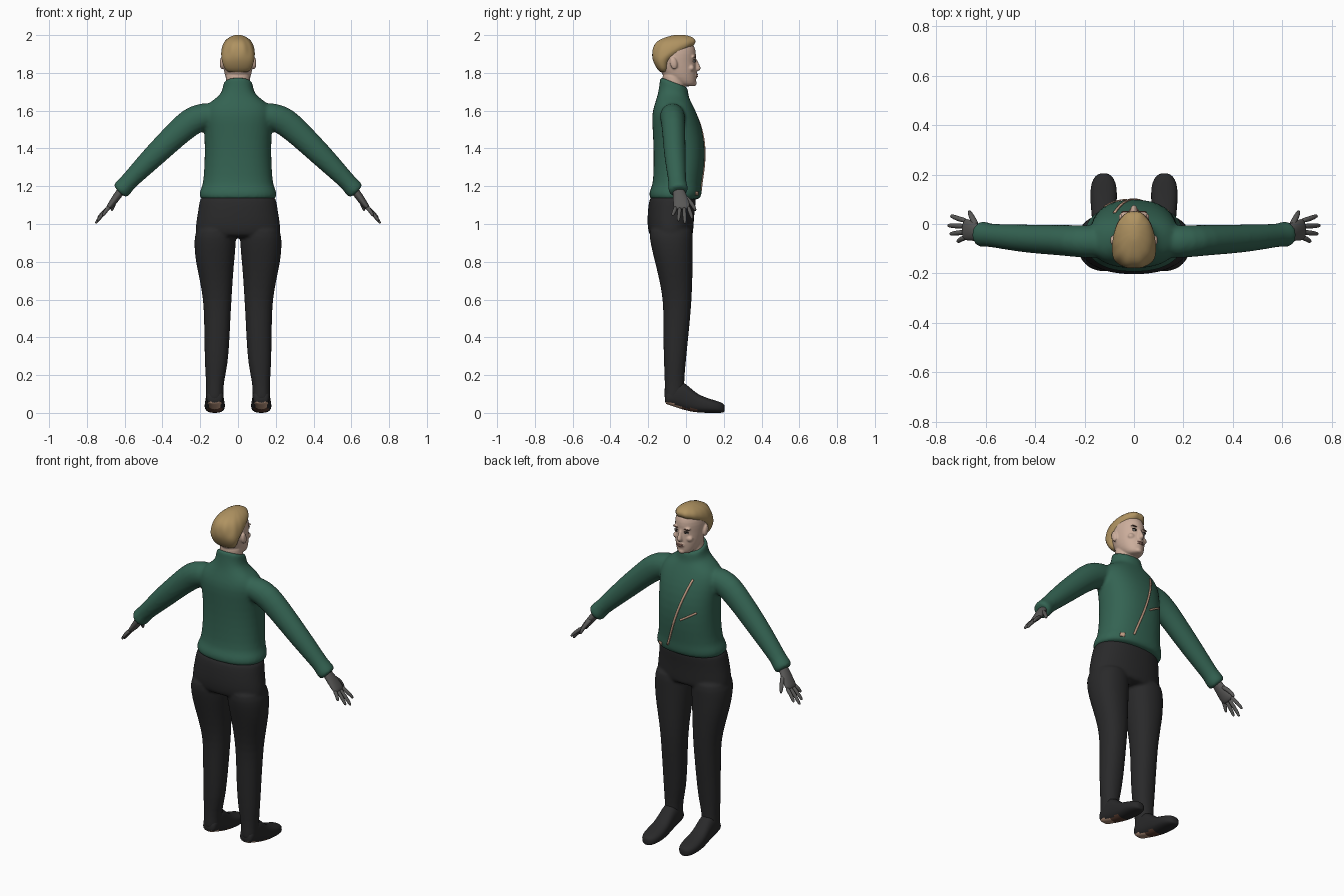
import bpy, bmesh, math
from mathutils import Vector, Matrix

if "Cube" in bpy.data.objects:
    bpy.data.objects.remove(bpy.data.objects["Cube"])


def material(name, r, g, b):
    m = bpy.data.materials.new(name)
    m.use_nodes = True
    m.diffuse_color = (r, g, b, 1)
    node = next(n for n in m.node_tree.nodes if n.type == "BSDF_PRINCIPLED")
    node.inputs["Base Color"].default_value = (r, g, b, 1)
    node.inputs["Roughness"].default_value = 0.8
    return m


GREEN = material("green wool", .034, .125, .085)
BLACK = material("black cloth", .022, .022, .023)
GREY = material("grey glove", .1, .098, .095)
SKIN = material("skin", .6, .42, .33)
HAIR = material("blond hair", .43, .29, .12)
TAN = material("tan trim", .58, .36, .25)
BROWN = material("brown sole", .12, .055, .035)
WHITE = material("eye white", .6, .55, .5)
DARK = material("dark eye", .03, .022, .018)
LIP = material("lip", .42, .2, .16)


def loft(bm, sections, power=2.0, n=28):
    """Skin closed rings given as (centre, axis a, axis b)."""
    def bend(v):
        return math.copysign(abs(v) ** (2 / power), v)
    rings = []
    for c, a, b in sections:
        angles = [math.tau * i / n for i in range(n)]
        rings.append([bm.verts.new(c + a * bend(math.cos(t)) + b * bend(math.sin(t)))
                      for t in angles])
    for lo, hi in zip(rings, rings[1:]):
        for i in range(n):
            j = (i + 1) % n
            bm.faces.new((lo[i], lo[j], hi[j], hi[i]))
    bm.faces.new(rings[0][::-1])
    bm.faces.new(rings[-1])


def upright(rows, cx=0, tilt=None):
    """Rows of height, half width, back y, front y; tilt drops the front edge."""
    out = []
    for k, (z, rx, back, front) in enumerate(rows):
        drop = tilt[k] if tilt else 0
        out.append((Vector((cx, (back + front) / 2, z)), Vector((rx, 0, 0)),
                    Vector((0, (front - back) / 2, -drop))))
    return out


def tube(bm, rows, side=1, n=16):
    """Rows of x, y, z, radius along y, radius across; mirrored by side."""
    pts = [Vector((side * r[0], r[1], r[2])) for r in rows]
    out = []
    for i, p in enumerate(pts):
        d = (pts[min(i + 1, len(pts) - 1)] - pts[max(i - 1, 0)]).normalized()
        a = Vector((0, 1, 0))
        a = (a - d * d.dot(a)).normalized()
        out.append((p, a * rows[i][3], d.cross(a) * rows[i][4]))
    loft(bm, out, n=n)


def ball(bm, centre, radii, turn=0):
    m = Matrix.Translation(centre) @ Matrix.Rotation(turn, 4, "X") @ Matrix.Diagonal((*radii, 1))
    bmesh.ops.create_uvsphere(bm, u_segments=16, v_segments=10, radius=1, matrix=m)


def finish(bm, name, mats, subdiv=1, voxel=0, relax=0):
    bmesh.ops.recalc_face_normals(bm, faces=bm.faces)
    for f in bm.faces:
        f.smooth = True
    mesh = bpy.data.meshes.new(name)
    bm.to_mesh(mesh)
    bm.free()
    for m in mats:
        mesh.materials.append(m)
    ob = bpy.data.objects.new(name, mesh)
    bpy.context.collection.objects.link(ob)
    if subdiv:
        ob.modifiers.new("round", "SUBSURF").levels = subdiv
        ob.modifiers["round"].render_levels = subdiv
    if voxel:
        r = ob.modifiers.new("blend", "REMESH")
        r.mode, r.voxel_size, r.use_smooth_shade = "VOXEL", voxel, True
    if relax:
        ob.modifiers.new("relax", "SMOOTH").iterations = relax
    return ob


# Sweater: body, tilted collar and both sleeves blended together
bm = bmesh.new()
body = [(1.125, .195, -.185, .065), (1.14, .206, -.196, .08), (1.18, .204, -.194, .086),
        (1.2, .186, -.176, .083), (1.3, .179, -.172, .097), (1.4, .176, -.172, .102),
        (1.5, .18, -.177, .088), (1.58, .19, -.182, .06), (1.63, .17, -.168, .036),
        (1.665, .118, -.153, .022), (1.69, .088, -.146, .014), (1.72, .081, -.14, .012),
        (1.748, .077, -.138, .008), (1.752, .074, -.134, .004)]
loft(bm, upright(body, tilt=[0] * 9 + [.008, .016, .022, .027, .027]), power=2.3)
for s in (1, -1):
    tube(bm, [(.09, -.075, 1.58, .06, .06), (.18, -.072, 1.574, .068, .073),
              (.25, -.068, 1.545, .064, .077), (.33, -.064, 1.472, .061, .068),
              (.425, -.06, 1.38, .058, .063), (.52, -.052, 1.285, .052, .053),
              (.59, -.045, 1.213, .046, .045), (.6, -.043, 1.2, .052, .05),
              (.622, -.04, 1.176, .052, .049), (.628, -.039, 1.17, .046, .044)], s, 24)
sweater = finish(bm, "sweater", [GREEN], 1, .01, 3)

# Trousers: hips with two legs
bm = bmesh.new()
loft(bm, upright([(1.16, .19, -.18, .05), (1.13, .204, -.196, .055), (1.07, .212, -.203, .046),
                  (1.0, .224, -.206, .041), (.95, .228, -.198, .038), (.925, .215, -.185, .03)]),
     power=2.2)
for s in (1, -1):
    legs = [(1.0, .1, -.195, .035), (.93, .111, -.194, .037), (.87, .109, -.182, .036),
            (.8, .102, -.165, .036), (.7, .087, -.14, .034), (.6, .075, -.122, .03),
            (.5, .07, -.12, .022), (.4, .067, -.12, .012), (.25, .061, -.117, -.003),
            (.17, .047, -.112, -.01), (.1, .046, -.114, -.008), (.055, .046, -.116, -.03)]
    centres = [.115, .121, .122, .122, .115, .109, .11, .111, .115, .122, .124, .123]
    loft(bm, [upright([r], s * cx)[0] for r, cx in zip(legs, centres)], power=2.2)
finish(bm, "trousers", [BLACK], 1, .009, 2)

# Shoes: raised heel, underside coloured by position
for s, side in ((1, "left"), (-1, "right")):
    bm = bmesh.new()
    rows = [(-.112, .03, .052, .09), (-.1, .042, .044, .12), (-.06, .047, .032, .16),
            (-.02, .046, .018, .17), (.02, .047, .008, .135), (.06, .051, .002, .1),
            (.1, .054, 0, .083), (.15, .054, 0, .067), (.185, .042, 0, .057),
            (.2, .026, .002, .046), (.205, .014, .008, .038)]
    loft(bm, [(Vector((s * .123, y, (lo + hi) / 2)), Vector((rx, 0, 0)),
               Vector((0, 0, (hi - lo) / 2))) for y, rx, lo, hi in rows], power=2.5)
    bmesh.ops.recalc_face_normals(bm, faces=bm.faces)
    for f in bm.faces:
        y = f.calc_center_median().y
        if f.normal.z < -.6 and y < .06:
            f.material_index = 1 if y < -.01 else 2
    finish(bm, side + "_shoe", [BLACK, TAN, BROWN])

# Gloved hands: palm, four fingers and thumb
for s, side in ((1, "left"), (-1, "right")):
    bm = bmesh.new()
    tube(bm, [(.595, -.042, 1.205, .03, .024), (.625, -.038, 1.168, .031, .022),
              (.652, -.028, 1.13, .042, .021), (.68, -.022, 1.092, .045, .016),
              (.692, -.021, 1.077, .04, .011)], s)
    for y0, x, y, z in ((.012, .742, .032, 1.025), (-.01, .754, -.006, 1.0),
                        (-.032, .745, -.04, 1.012), (-.052, .716, -.07, 1.04)):
        mid = ((.68 + x) / 2 + .004, (y0 + y) / 2, (1.09 + z) / 2 + .003)
        tube(bm, [(.675, y0, 1.095, .011, .012), (*mid, .011, .011),
                  (x - .006, y, z + .012, .009, .009), (x, y, z + .002, .005, .005)], s, 10)
    tube(bm, [(.635, -.015, 1.15, .014, .016), (.652, .02, 1.122, .012, .013),
              (.664, .042, 1.09, .011, .011), (.668, .052, 1.068, .006, .006)], s, 10)
    finish(bm, side + "_glove", [GREY])

# Head: skull, neck, nose, chin, brow and ears blended
bm = bmesh.new()
loft(bm, upright([(1.728, .03, -.025, .042), (1.742, .05, -.06, .053), (1.775, .067, -.115, .055),
                  (1.815, .076, -.14, .056), (1.86, .081, -.16, .051), (1.9, .083, -.165, .055),
                  (1.94, .076, -.155, .047), (1.965, .058, -.13, .025), (1.98, .03, -.09, -.01)]))
loft(bm, upright([(1.66, .066, -.12, 0), (1.74, .066, -.122, -.004), (1.83, .066, -.13, -.01)]))
loft(bm, upright([(1.885, .009, .03, .054), (1.85, .011, .03, .067), (1.826, .016, .03, .083),
                  (1.813, .016, .03, .074), (1.806, .01, .03, .058)]), n=12)
ball(bm, (0, .042, 1.745), (.022, .016, .015))
ball(bm, (0, .05, 1.787), (.024, .012, .018))
for s in (1, -1):
    ball(bm, (s * .034, .04, 1.885), (.024, .011, .008))
    ball(bm, (s * .04, .028, 1.825), (.024, .018, .018))
    ball(bm, (s * .086, -.066, 1.852), (.011, .02, .034), .2)
finish(bm, "head", [SKIN], 1, .005, 2)

# Hair cap combed in strands, parted at the front
bm = bmesh.new()
loft(bm, upright([(1.8, .055, -.135, -.1), (1.825, .074, -.157, -.088), (1.86, .085, -.174, -.085),
                  (1.885, .089, -.18, -.05), (1.91, .089, -.18, -.005), (1.935, .086, -.176, .032),
                  (1.96, .077, -.163, .055), (1.98, .06, -.135, .05), (1.994, .036, -.09, .025),
                  (2.002, .014, -.06, -.01)]), power=2.2, n=48)
for v in bm.verts:
    if v.co.z > 1.9:
        angle = math.atan2(v.co.x, v.co.y + .06)
        ridge = 1 + .018 * math.cos(angle * 12 + math.pi)
        v.co.x *= ridge
        v.co.y = -.06 + (v.co.y + .06) * ridge
finish(bm, "hair", [HAIR])

# Facial features
for s, side in ((1, "left"), (-1, "right")):
    for name, mat, centre, radii in (
            ("eye", WHITE, (.032, .043, 1.862), (.014, .008, .006)),
            ("iris", DARK, (.031, .048, 1.862), (.006, .005, .0055)),
            ("upper_lid", DARK, (.033, .045, 1.868), (.015, .007, .002)),
            ("eyebrow", BROWN, (.034, .048, 1.884), (.018, .005, .003))):
        bm = bmesh.new()
        ball(bm, (s * centre[0], *centre[1:]), radii)
        finish(bm, side + "_" + name, [mat], 0)
bm = bmesh.new()
for z in (1.791, 1.781):
    ball(bm, (0, .055, z), (.02, .009, .0045))
finish(bm, "lips", [LIP], 0)


# Zips: thin strips laid on the sweater
def strip(name, start, end, width, steps=30):
    bm = bmesh.new()
    a, b = Vector((start[0], .3, start[1])), Vector((end[0], .3, end[1]))
    across = (b - a).cross(Vector((0, 1, 0))).normalized() * width / 2
    pairs = []
    for i in range(steps + 1):
        p = a.lerp(b, i / steps)
        pairs.append((bm.verts.new(p + across), bm.verts.new(p - across)))
    for p, q in zip(pairs, pairs[1:]):
        bm.faces.new((p[0], p[1], q[1], q[0]))
    ob = finish(bm, name, [TAN], 0)
    w = ob.modifiers.new("lay", "SHRINKWRAP")
    w.target, w.wrap_method, w.offset = sweater, "PROJECT", .003
    w.use_project_y, w.use_positive_direction, w.use_negative_direction = True, False, True
    t = ob.modifiers.new("thick", "SOLIDIFY")
    t.thickness, t.offset = .005, 0


strip("chest_zip", (-.079, 1.595), (.066, 1.178), .011)
strip("pocket_zip", (-.03, 1.358), (-.12, 1.414), .01)
strip("hem_tab", (.118, 1.162), (.142, 1.162), .022, 4)
